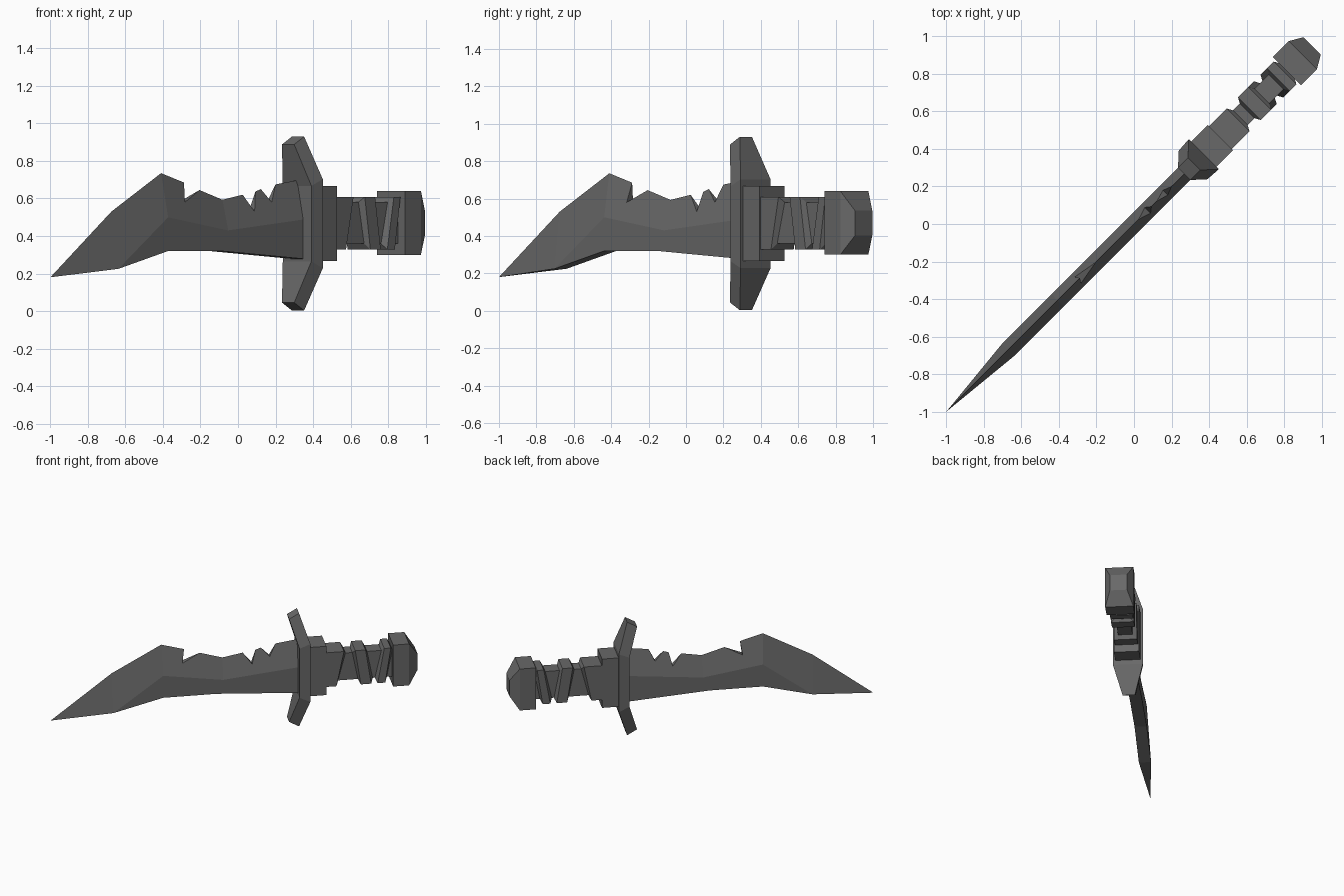
import bpy, bmesh, math

if "Cube" in bpy.data.objects:
    bpy.data.objects.remove(bpy.data.objects["Cube"])

R2 = math.sqrt(2)
grey = bpy.data.materials.new("dark grey")
grey.diffuse_color = (0.14, 0.14, 0.14, 1)
grey.use_nodes = True
grey.node_tree.nodes["Principled BSDF"].inputs["Base Color"].default_value = grey.diffuse_color


def place(u, v, z):
    # u runs along the knife, v across it; the knife lies on the x = y diagonal
    return (u - v / R2, u + v / R2, z)


def finish(name, bm):
    bmesh.ops.recalc_face_normals(bm, faces=bm.faces[:])
    mesh = bpy.data.meshes.new(name)
    bm.to_mesh(mesh)
    bm.free()
    mesh.materials.append(grey)
    ob = bpy.data.objects.new(name, mesh)
    bpy.context.collection.objects.link(ob)
    return ob


def loft(name, sections):
    # each section is a rectangle: (u at bottom, u at top, half width, z low, z high)
    bm = bmesh.new()
    rings = []
    for ub, ut, w, z0, z1 in sections:
        corners = ((ub, -w, z0), (ub, w, z0), (ut, w, z1), (ut, -w, z1))
        rings.append([bm.verts.new(place(*c)) for c in corners])
    for a, b in zip(rings, rings[1:]):
        for i in range(4):
            j = (i + 1) % 4
            bm.faces.new((a[i], a[j], b[j], b[i]))
    bm.faces.new(rings[0])
    bm.faces.new(rings[-1])
    return finish(name, bm)


# Blade: notched sharp spine, thick ridge line, flat underside
T = 0.046
spine = [(-0.675, 0.53, 0), (-0.41, 0.735, 0), (-0.288, 0.685, 0),
         (-0.30, 0.58, 0.024), (-0.205, 0.645, 0), (-0.083, 0.593, 0),
         (0.025, 0.62, 0), (0.073, 0.53, 0.022), (0.093, 0.637, 0),
         (0.122, 0.65, 0), (0.167, 0.58, 0.018), (0.20, 0.675, 0),
         (0.33, 0.70, 0)]
ridge = [(-0.67, 0.225), (-0.405, 0.50), (-0.085, 0.43), (0.33, 0.49)]
belly = [(-0.405, 0.32), (-0.12, 0.32), (0.33, 0.277)]

bm = bmesh.new()
tip = bm.verts.new(place(-1.0, 0, 0.18))
sharp = {}
sides = []
for sgn in (-1, 1):
    sp = []
    for i, (u, z, v) in enumerate(spine):
        if v == 0:
            if i not in sharp:
                sharp[i] = bm.verts.new(place(u, 0, z))
            sp.append(sharp[i])
        else:
            sp.append(bm.verts.new(place(u, sgn * v, z)))
    ri = [bm.verts.new(place(u, sgn * T, z)) for u, z in ridge]
    be = [bm.verts.new(place(u, sgn * T, z)) for u, z in belly]
    bm.faces.new((tip, sp[0], ri[0]))
    bm.faces.new((sp[0], sp[1], ri[1], ri[0]))
    bm.faces.new(sp[1:6] + [ri[2], ri[1]])
    bm.faces.new(sp[5:] + [ri[3], ri[2]])
    bm.faces.new((ri[0], ri[1], be[0]))
    bm.faces.new((ri[1], ri[2], be[1], be[0]))
    bm.faces.new((ri[2], ri[3], be[2], be[1]))
    sides.append((sp, ri, be))
(sa, ra, ba), (sb, rb, bb) = sides
for i in range(len(spine) - 1):          # notch walls
    quad = list(dict.fromkeys((sa[i], sa[i + 1], sb[i + 1], sb[i])))
    if len(quad) > 2:
        bm.faces.new(quad)
bm.faces.new((tip, ra[0], rb[0]))        # underside
low_a, low_b = [ra[0]] + ba, [rb[0]] + bb
for i in range(3):
    bm.faces.new((low_a[i], low_a[i + 1], low_b[i + 1], low_b[i]))
bm.faces.new((sa[-1], ra[3], ba[2], bb[2], rb[3]))
finish("blade", bm)

# Guard: block with two tapering arms swept toward the blade
bm = bmesh.new()
levels = [(0.267, 0.32, 0.046, 0.046, 0.045, 0.003),
          (0.315, 0.372, 0.108, 0.113, 0.265, 0.228),
          (0.315, 0.372, 0.108, 0.113, 0.667, 0.703),
          (0.267, 0.32, 0.046, 0.046, 0.888, 0.93)]
rings = []
for uf, ub, wf, wb, zf, zb in levels:
    pts = ((uf, -wf, zf), (uf, wf, zf), (ub, wb, zb), (ub, -wb, zb))
    rings.append([bm.verts.new(place(*p)) for p in pts])
for a, b in zip(rings, rings[1:]):
    for i in range(4):
        j = (i + 1) % 4
        bm.faces.new((a[i], a[j], b[j], b[i]))
bm.faces.new(rings[0])
bm.faces.new(rings[-1])
finish("guard", bm)

# Collar behind the guard
loft("collar", [(0.36, 0.36, 0.095, 0.266, 0.666), (0.46, 0.46, 0.095, 0.266, 0.666)])

# Grip core with slanted raised bands
loft("grip_core", [(0.45, 0.45, 0.055, 0.36, 0.58), (0.83, 0.83, 0.055, 0.36, 0.58)])
bands = [("grip_base", 0.45, 0.45, 0.515, 0.555),
         ("grip_band_middle", 0.645, 0.615, 0.70, 0.67),
         ("grip_band_rear", 0.735, 0.77, 0.775, 0.805)]
for name, b0, t0, b1, t1 in bands:
    e = 0.012
    loft(name, [(b0 - e, t0 - e, 0.054, 0.36, 0.58), (b0, t0, 0.086, 0.328, 0.608),
                (b1, t1, 0.086, 0.328, 0.608), (b1 + e, t1 + e, 0.054, 0.36, 0.58)])

# Pommel with a chamfered end
loft("pommel", [(0.815, 0.815, 0.106, 0.30, 0.64), (0.90, 0.90, 0.106, 0.30, 0.64),
                (0.95, 0.95, 0.065, 0.403, 0.535)])
